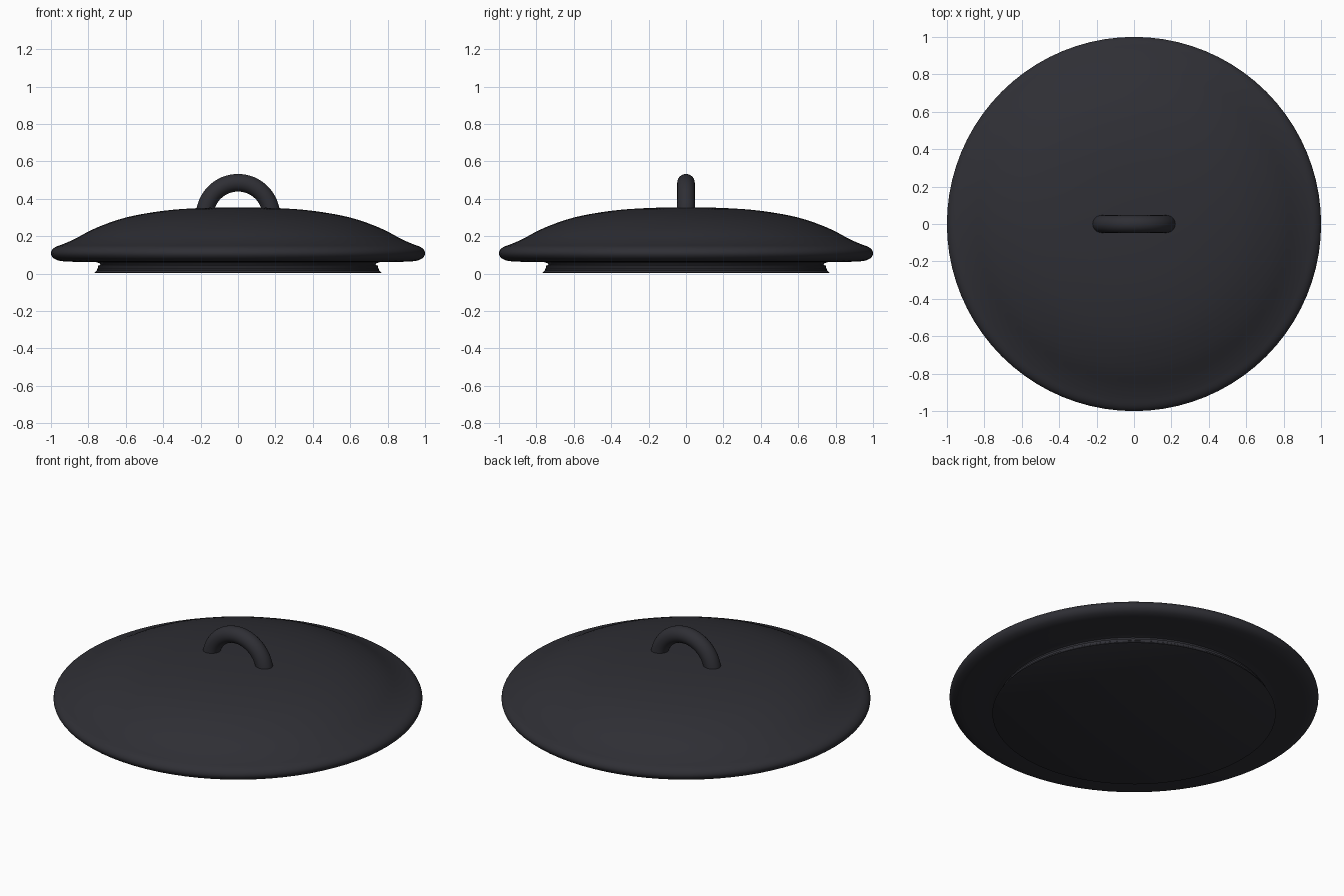
import bpy
import bmesh
import math
from mathutils import Vector

cube = bpy.data.objects.get("Cube")
if cube:
    bpy.data.objects.remove(cube, do_unlink=True)

# Dark enamel
COLOR = (0.028, 0.028, 0.035, 1.0)
enamel = bpy.data.materials.new("dark_enamel")
enamel.use_nodes = True
enamel.diffuse_color = COLOR
enamel.node_tree.nodes["Principled BSDF"].inputs["Base Color"].default_value = COLOR


def spin_part(name, points, closed, centre, axis, angle, steps):
    """Sweep a line of points around an axis into a smooth mesh part."""
    bm = bmesh.new()
    verts = [bm.verts.new(p) for p in points]
    edges = [bm.edges.new(pair) for pair in zip(verts, verts[1:])]
    if closed:
        edges.append(bm.edges.new((verts[-1], verts[0])))
    bmesh.ops.spin(bm, geom=verts + edges, cent=centre, axis=axis,
                   angle=angle, steps=steps)
    bmesh.ops.remove_doubles(bm, verts=bm.verts, dist=0.0005)
    bmesh.ops.holes_fill(bm, edges=[e for e in bm.edges if e.is_boundary])
    bmesh.ops.recalc_face_normals(bm, faces=bm.faces)
    mesh = bpy.data.meshes.new(name)
    bm.to_mesh(mesh)
    bm.free()
    mesh.shade_smooth()
    mesh.set_sharp_from_angle(angle=math.radians(40))
    mesh.materials.append(enamel)
    obj = bpy.data.objects.new(name, mesh)
    bpy.context.collection.objects.link(obj)
    return obj


def smooth_path(points, steps=4):
    """Round a path of (radius, height) points with a spline."""
    pts = [Vector(p) for p in points]
    pts = [pts[0]] + pts + [pts[-1]]
    path = []
    for a, b, c, d in zip(pts, pts[1:], pts[2:], pts[3:]):
        for i in range(steps):
            t = i / steps
            path.append(b + (c - a) * t / 2
                        + (a * 2 - b * 5 + c * 4 - d) * t * t / 2
                        + (b * 3 - a - c * 3 + d) * t ** 3 / 2)
    return path + [pts[-1]]


# Domed lid with a rolled rim
dome = smooth_path([
    (0, 0.355), (0.2, 0.351), (0.4, 0.336), (0.6, 0.3), (0.76, 0.244),
    (0.87, 0.187), (0.93, 0.16), (0.975, 0.143), (0.997, 0.122),
    (0.998, 0.098), (0.975, 0.076), (0.92, 0.065), (0.76, 0.062)])
# Stepped locating skirt with a flared lip and flat underside
skirt = [Vector(p) for p in (
    (0.74, 0.056), (0.735, 0.047), (0.748, 0.042), (0.748, 0.03),
    (0.754, 0.026), (0.754, 0.018), (0.768, 0.006), (0.762, 0.003), (0, 0.003))]
spin_part("lid", [(p.x, 0, p.y) for p in dome + skirt], False,
          (0, 0, 0), (0, 0, 1), math.tau, 80)

# Arched handle, with its feet sunk into the dome
ARCH, TUBE, BASE = 0.178, 0.047, 0.308
ring = [(ARCH + TUBE * math.cos(a), TUBE * math.sin(a), BASE)
        for a in (math.tau * i / 24 for i in range(24))]
spin_part("handle", ring, True, (0, 0, BASE), (0, -1, 0), math.pi, 32)
